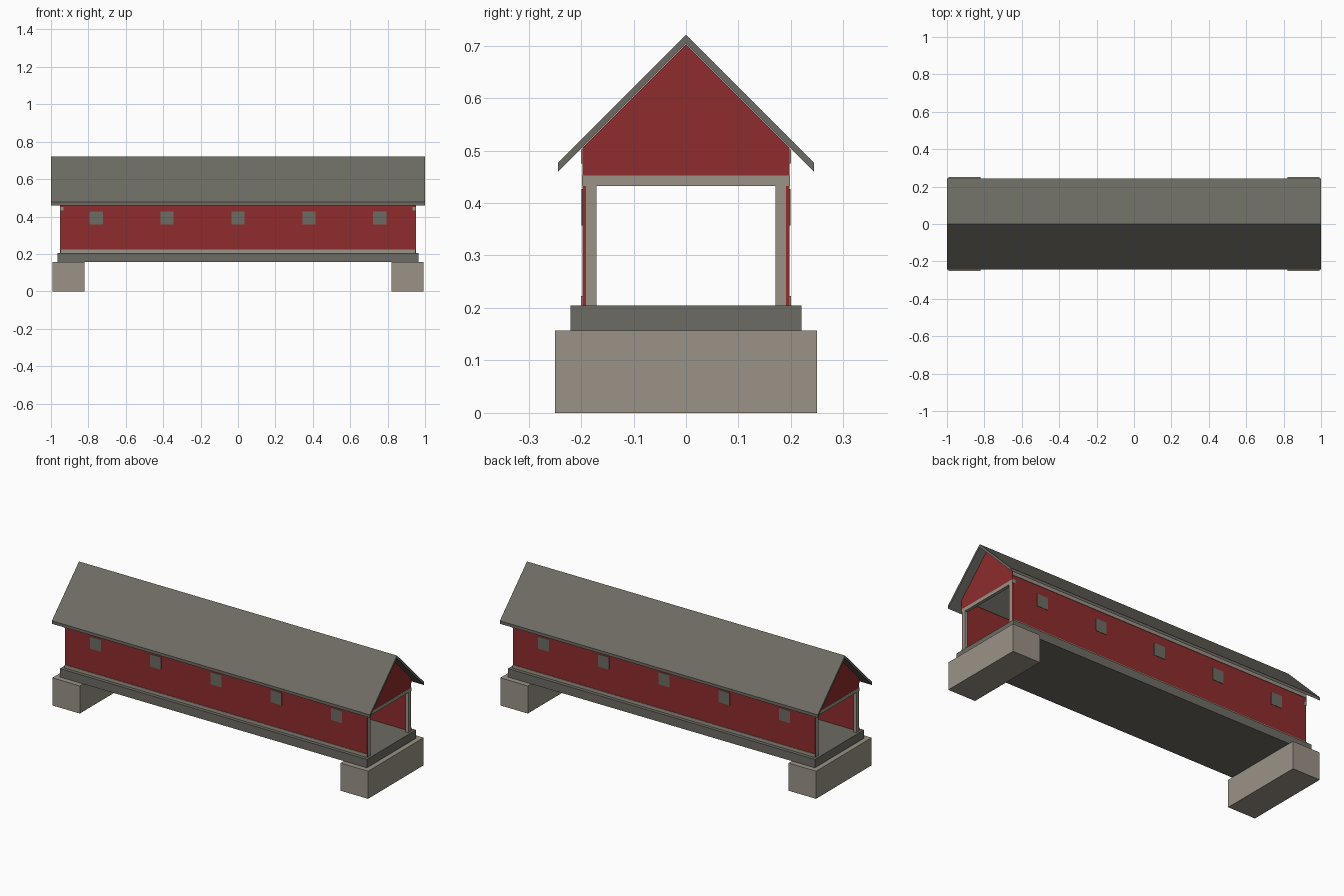
import bpy, bmesh

if "Cube" in bpy.data.objects:
    bpy.data.objects.remove(bpy.data.objects["Cube"])


def material(name, r, g, b):
    m = bpy.data.materials.new(name)
    lin = [((c / 255 + 0.055) / 1.055) ** 2.4 for c in (r, g, b)]
    m.diffuse_color = (*lin, 1)
    m.use_nodes = True
    m.node_tree.nodes["Principled BSDF"].inputs["Base Color"].default_value = m.diffuse_color
    return m


RED = material("barn red", 142, 44, 44)
STONE = material("pale stone", 154, 146, 134)
GREY = material("weathered grey", 109, 107, 99)


def prism(name, profile, x0, x1, mat):
    """Extrude a closed (y, z) profile along x."""
    bm = bmesh.new()
    a = [bm.verts.new((x0, y, z)) for y, z in profile]
    b = [bm.verts.new((x1, y, z)) for y, z in profile]
    n = len(profile)
    bm.faces.new(a)
    bm.faces.new(b[::-1])
    for i in range(n):
        j = (i + 1) % n
        bm.faces.new((a[i], b[i], b[j], a[j]))
    bmesh.ops.recalc_face_normals(bm, faces=bm.faces)
    me = bpy.data.meshes.new(name)
    bm.to_mesh(me)
    bm.free()
    me.materials.append(mat)
    ob = bpy.data.objects.new(name, me)
    bpy.context.collection.objects.link(ob)
    return ob


def box(name, x, y, z, mat):
    return prism(name, [(y[0], z[0]), (y[1], z[0]), (y[1], z[1]), (y[0], z[1])],
                 x[0], x[1], mat)


def span(side, lo, hi):
    return sorted((side * lo, side * hi))


# Deck
box("deck", (-0.965, 0.965), (-0.22, 0.22), (0.157, 0.205), GREY)

# Roof: one folded sheet with plumb-cut eaves
prism("roof", [(-0.244, 0.46), (-0.244, 0.477), (0, 0.721), (0.244, 0.477),
               (0.244, 0.46), (0, 0.704)], -1, 1, GREY)

# Long walls with sill and top trims, and window plates
for s, label in ((-1, "front"), (1, "back")):
    box(label + "_wall", (-0.95, 0.95), span(s, 0.19, 0.197), (0.205, 0.502), RED)
    box(label + "_sill_trim", (-0.95, 0.95), span(s, 0.197, 0.2), (0.205, 0.223), STONE)
    box(label + "_eave_trim", (-0.95, 0.95), span(s, 0.197, 0.2), (0.475, 0.502), STONE)
    for i in range(5):
        x = (i - 2) * 0.379
        box(label + "_window", (x - 0.035, x + 0.035), span(s, 0.197, 0.199),
            (0.357, 0.427), GREY)

# Ends: abutment, portal frame and gable
for s, label in ((-1, "left"), (1, "right")):
    box(label + "_abutment", span(s, 0.82, 0.993), (-0.25, 0.25), (0, 0.157), STONE)
    for t in (-1, 1):
        box(label + "_portal_post", span(s, 0.934, 0.952), span(t, 0.171, 0.191),
            (0.205, 0.432), STONE)
    box(label + "_portal_beam", span(s, 0.934, 0.952), (-0.198, 0.198),
        (0.432, 0.452), STONE)
    prism(label + "_gable", [(-0.197, 0.452), (0.197, 0.452), (0.197, 0.506),
                             (0, 0.703), (-0.197, 0.506)], *span(s, 0.937, 0.951), RED)
